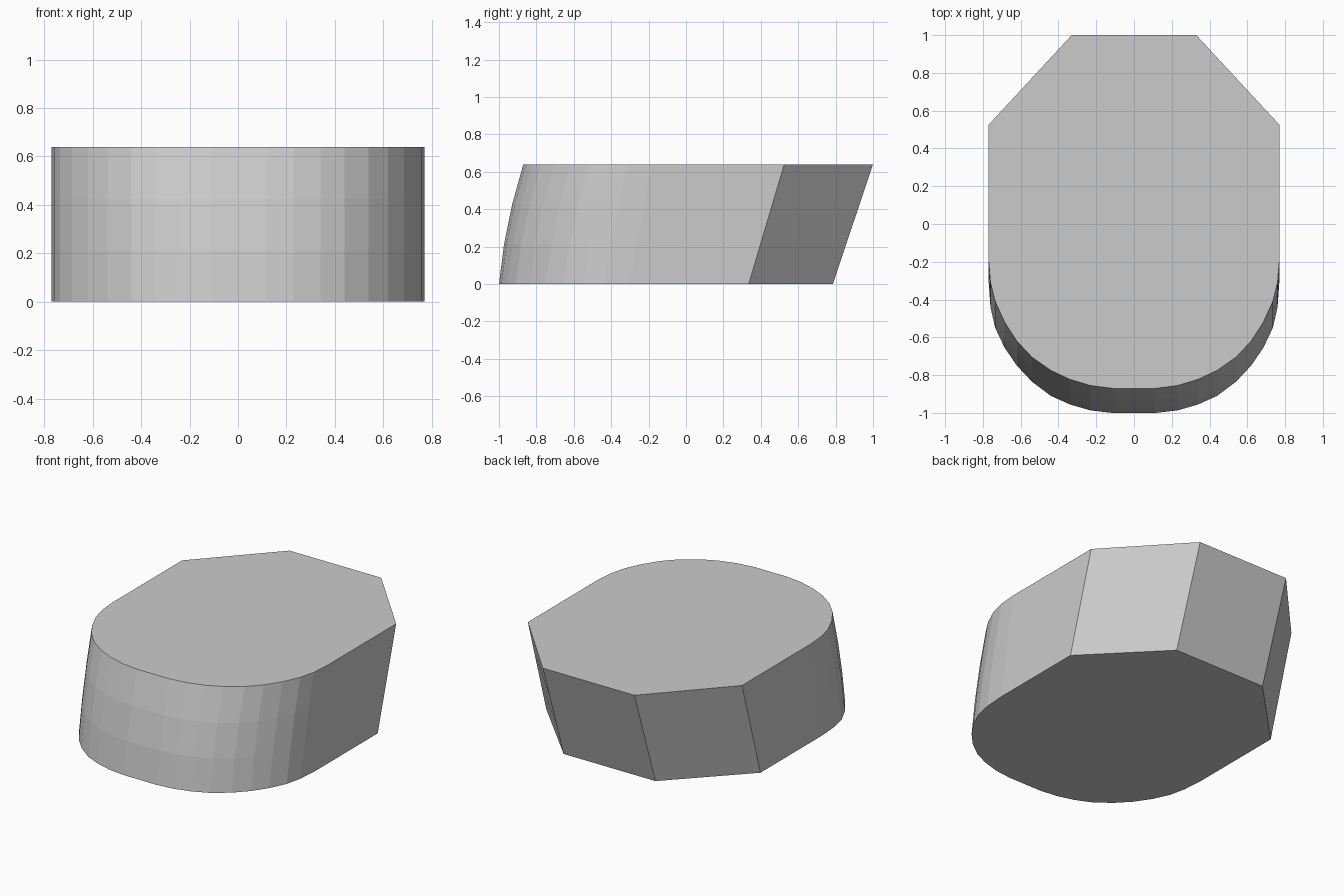
import bpy, bmesh

if "Cube" in bpy.data.objects:
    bpy.data.objects.remove(bpy.data.objects["Cube"])

HEIGHT = 0.64
# Right half of outline, back to front: x, y at bottom, y at top, front bulge
HALF = [
    (0.33, 0.785, 1.0, 0), (0.77, 0.335, 0.525, 0), (0.77, -0.30, -0.19, 0),
    (0.76, -0.44, -0.31, 0.006), (0.735, -0.55, -0.41, 0.01),
    (0.685, -0.655, -0.52, 0.012), (0.62, -0.75, -0.62, 0.014),
    (0.54, -0.835, -0.705, 0.016), (0.44, -0.91, -0.775, 0.018),
    (0.34, -0.955, -0.822, 0.018), (0.23, -0.987, -0.855, 0.018),
    (0.115, -1.0, -0.87, 0.018),
]
LEVELS = 3


def ring(bm, t):
    """One mirrored outline at height fraction t."""
    right = [(x, b + (c - b) * t - g * 4 * t * (1 - t)) for x, b, c, g in HALF]
    loop = right + [(-x, y) for x, y in reversed(right)]
    return [bm.verts.new((x, y, HEIGHT * t)) for x, y in loop]


# Slanted block with rounded, bulging front and chamfered back
bm = bmesh.new()
rings = [ring(bm, i / LEVELS) for i in range(LEVELS + 1)]
n = len(rings[0])
for lower, upper in zip(rings, rings[1:]):
    for i in range(n):
        j = (i + 1) % n
        bm.faces.new((lower[i], lower[j], upper[j], upper[i]))
bm.faces.new(rings[0])
bm.faces.new(rings[-1])
bmesh.ops.recalc_face_normals(bm, faces=bm.faces)
mesh = bpy.data.meshes.new("slanted_block")
bm.to_mesh(mesh)
bm.free()
bpy.context.collection.objects.link(bpy.data.objects.new("slanted_block", mesh))
